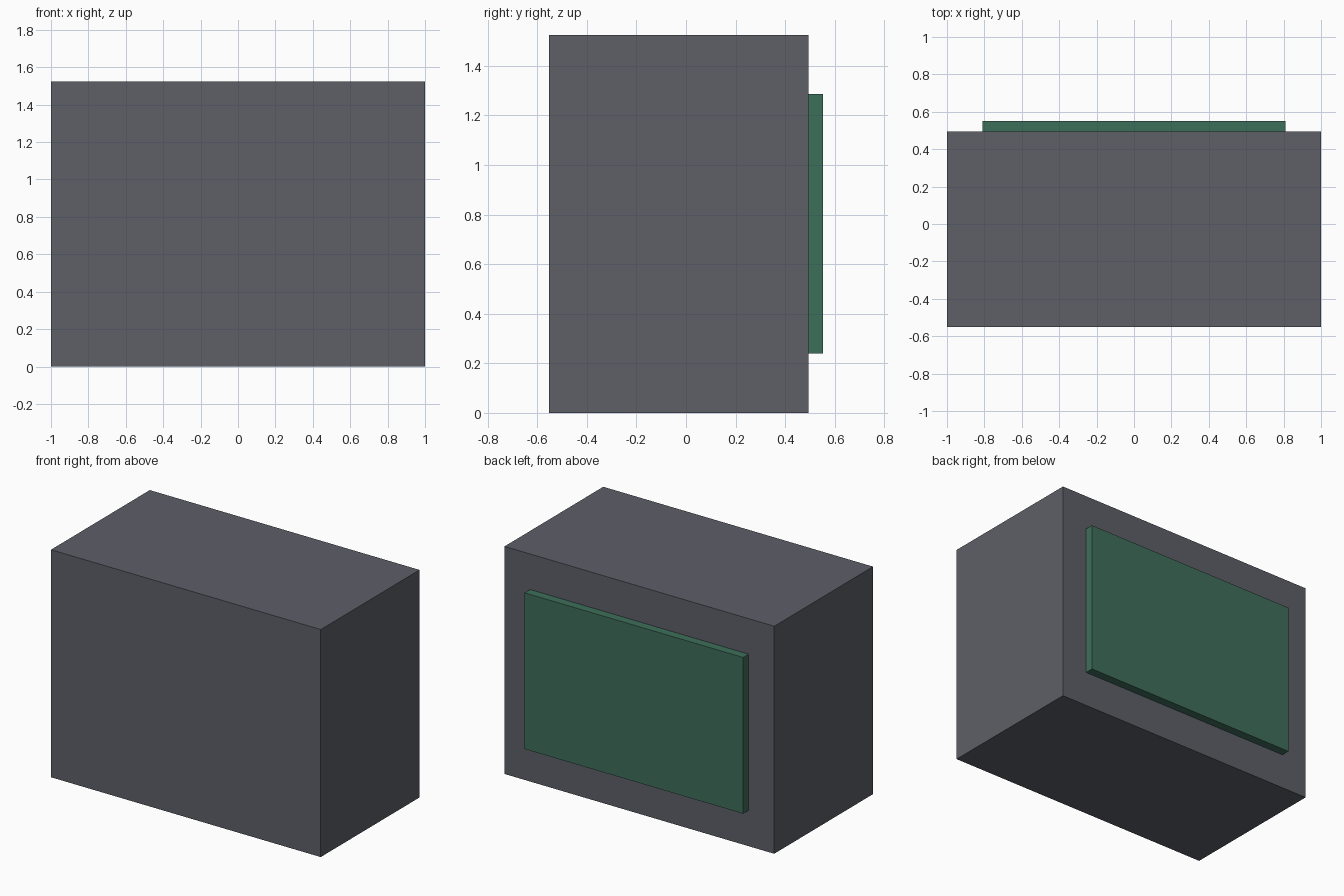
import bpy

if "Cube" in bpy.data.objects:
    bpy.data.objects.remove(bpy.data.objects["Cube"])


def material(name, rgb):
    mat = bpy.data.materials.new(name)
    mat.diffuse_color = (*rgb, 1.0)
    mat.use_nodes = True
    mat.node_tree.nodes["Principled BSDF"].inputs["Base Color"].default_value = mat.diffuse_color
    return mat


def box(name, lo, hi, mat):
    """Flat-faced box between two opposite corners."""
    centre = [(a + b) / 2 for a, b in zip(lo, hi)]
    bpy.ops.mesh.primitive_cube_add(size=1, location=centre)
    obj = bpy.context.object
    obj.name = name
    obj.scale = [b - a for a, b in zip(lo, hi)]
    bpy.ops.object.transform_apply(location=False, rotation=False, scale=True)
    obj.data.materials.append(mat)
    return obj


casing_grey = material("casing_grey", (0.11, 0.115, 0.137))
panel_green = material("panel_green", (0.048, 0.156, 0.102))

# Main casing
box("casing", (-1.0, -0.552, 0.0), (1.0, 0.494, 1.525), casing_grey)

# Raised panel on the back, seated slightly into the casing
box("back_panel", (-0.81, 0.484, 0.24), (0.81, 0.552, 1.287), panel_green)
